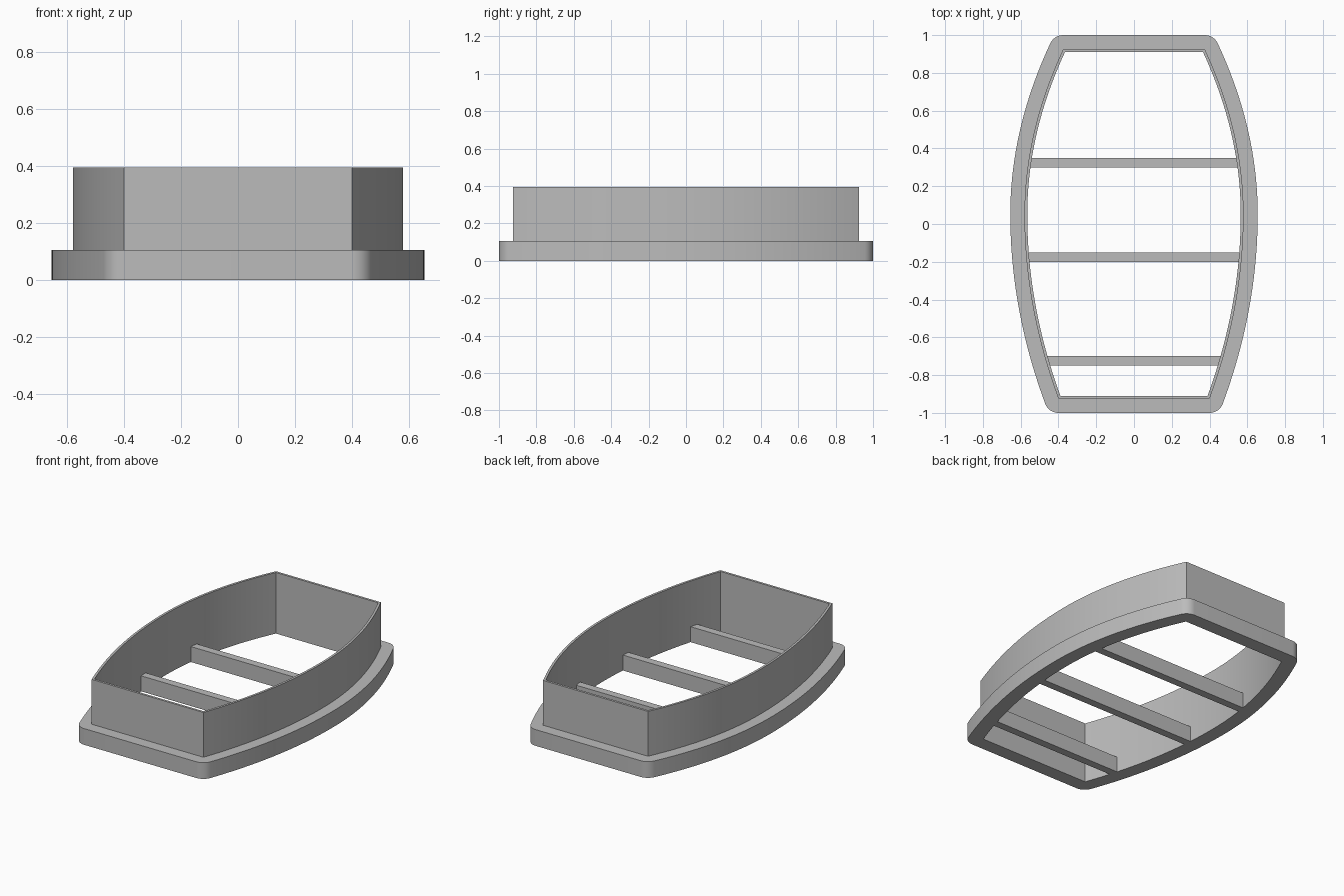
import bpy, bmesh, math
from mathutils import Vector

if "Cube" in bpy.data.objects:
    bpy.data.objects.remove(bpy.data.objects["Cube"], do_unlink=True)

END_Y, WIDEST_Y, HALF_W = 0.925, 0.05, 0.58
FRONT_W, BACK_W = 0.40, 0.375
WALL_T, FLANGE_W = 0.015, 0.075
WALL_H, FLANGE_H, BAR_H = 0.395, 0.105, 0.10

grey = bpy.data.materials.new("plain grey")
grey.use_nodes = True
GREY = (0.5, 0.5, 0.5, 1)
grey.diffuse_color = GREY
grey.node_tree.nodes["Principled BSDF"].inputs["Base Color"].default_value = GREY


def half_width(y):
    """Half width of the bowed hull outline at a given length."""
    end, w = (-END_Y, FRONT_W) if y < WIDEST_Y else (END_Y, BACK_W)
    u = (y - WIDEST_Y) / (end - WIDEST_Y)
    return HALF_W - (HALF_W - w) * u * u


def outline(steps=40):
    ys = [-END_Y + 2 * END_Y * i / steps for i in range(steps + 1)]
    right = [Vector((half_width(y), y)) for y in ys]
    return right + [Vector((-p.x, p.y)) for p in reversed(right)]


def normals(pts, i):
    """Outward normals of the edges before and after point i."""
    before = (pts[i] - pts[i - 1]).normalized()
    after = (pts[(i + 1) % len(pts)] - pts[i]).normalized()
    return [Vector((d.y, -d.x)) for d in (before, after)]


def miter(pts, dist):
    result = []
    for i, p in enumerate(pts):
        a, b = normals(pts, i)
        result.append(p + (a + b) * dist / (1 + a.dot(b)))
    return result


def finish(name, bm):
    bmesh.ops.remove_doubles(bm, verts=bm.verts, dist=0.0001)
    bmesh.ops.recalc_face_normals(bm, faces=bm.faces)
    mesh = bpy.data.meshes.new(name)
    bm.to_mesh(mesh)
    bm.free()
    mesh.materials.append(grey)
    obj = bpy.data.objects.new(name, mesh)
    bpy.context.collection.objects.link(obj)
    bpy.ops.object.select_all(action='DESELECT')
    obj.select_set(True)
    bpy.context.view_layer.objects.active = obj
    bpy.ops.object.shade_smooth_by_angle(angle=math.radians(30))
    return obj


def ring(name, outer, inner, height):
    """Closed band between two matching loops."""
    bm = bmesh.new()
    loops = [[bm.verts.new((p.x, p.y, z)) for p in pts]
             for pts, z in ((outer, 0), (outer, height), (inner, height), (inner, 0))]
    n = len(outer)
    for k in range(4):
        a, b = loops[k], loops[(k + 1) % 4]
        for i in range(n):
            j = (i + 1) % n
            bm.faces.new((a[i], a[j], b[j], b[i]))
    return finish(name, bm)


# Thin upright wall
hull = outline()
ring("wall", hull, miter(hull, -WALL_T), WALL_H)

# Low flange around the wall, with rounded corners
outer, inner = [], []
for i, p in enumerate(hull):
    a, b = normals(hull, i)
    steps = 10 if a.angle(b) > 0.3 else 0
    if not steps:
        outer.append(p + (a + b) * FLANGE_W / (1 + a.dot(b)))
        inner.append(p)
        continue
    for s in range(steps + 1):
        outer.append(p + a.slerp(b, s / steps) * FLANGE_W)
        inner.append(p)
ring("flange", outer, inner, FLANGE_H)

# Cross bars, their ends cut to follow the wall
for name, y0 in (("front_bar", -0.75), ("middle_bar", -0.20), ("back_bar", 0.30)):
    bm = bmesh.new()
    corners = [(s * (half_width(y) - WALL_T / 2), y)
               for s, y in ((-1, y0), (1, y0), (1, y0 + 0.05), (-1, y0 + 0.05))]
    base = bm.faces.new([bm.verts.new((x, y, 0)) for x, y in corners])
    top = bmesh.ops.extrude_face_region(bm, geom=[base], use_keep_orig=True)["geom"]
    bmesh.ops.translate(bm, vec=(0, 0, BAR_H),
                        verts=[v for v in top if isinstance(v, bmesh.types.BMVert)])
    finish(name, bm)
